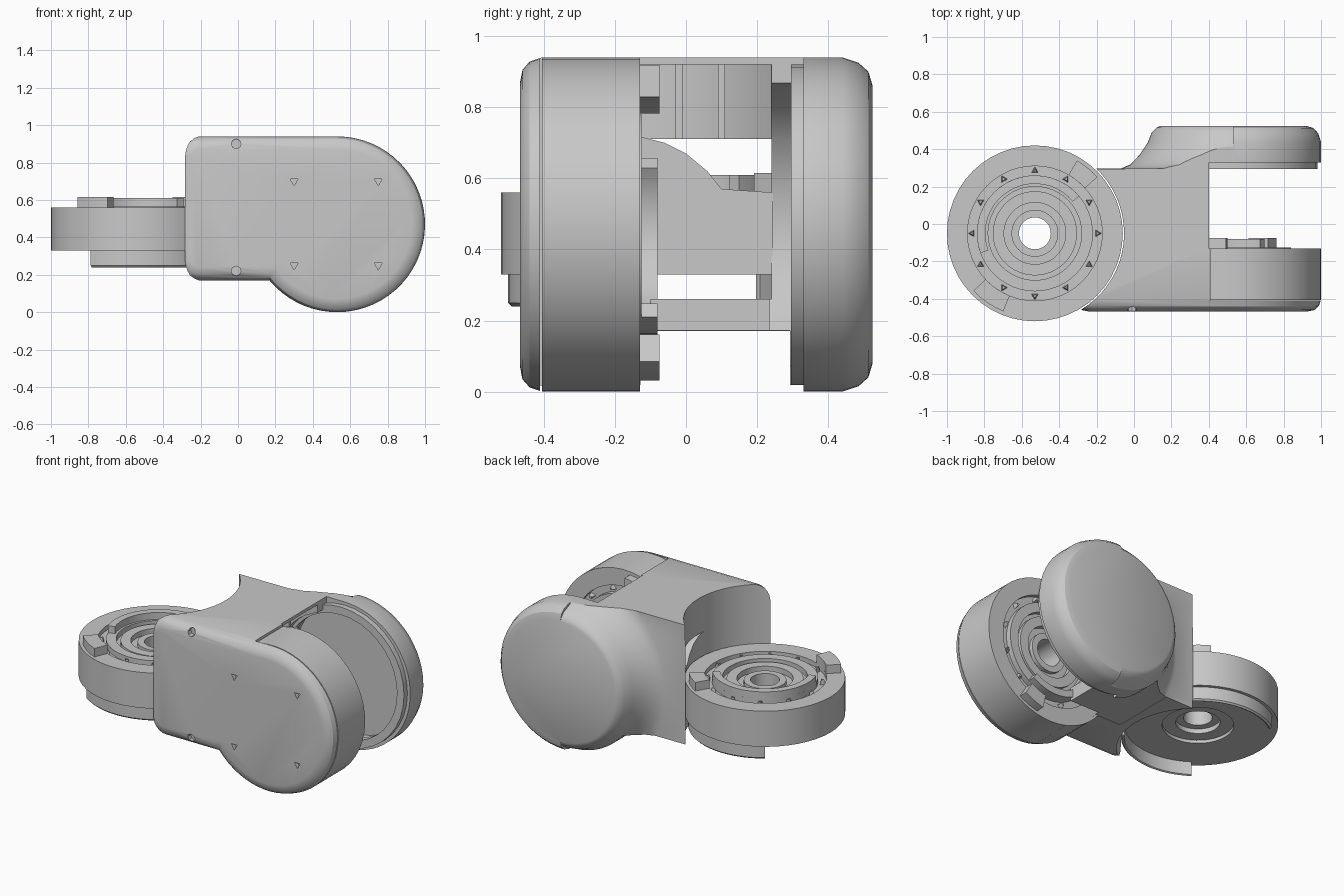
import bpy, bmesh
from math import sin, cos, radians, pi, asin
from mathutils import Matrix

if "Cube" in bpy.data.objects:
    bpy.data.objects.remove(bpy.data.objects["Cube"])

grey = bpy.data.materials.new("light_grey")
grey.diffuse_color = (0.58, 0.58, 0.58, 1)
grey.use_nodes = True
grey.node_tree.nodes["Principled BSDF"].inputs["Base Color"].default_value = grey.diffuse_color


def make(name, rings, closed, caps, mat=None):
    """Skin a list of equal point loops."""
    bm = bmesh.new()
    loops = [[bm.verts.new(p) for p in r] for r in rings]
    n = len(loops[0])
    for k in range(len(loops) if closed else len(loops) - 1):
        a, b = loops[k], loops[(k + 1) % len(loops)]
        for i in range(n):
            j = (i + 1) % n
            bm.faces.new((a[i], a[j], b[j], b[i]))
    if caps:
        bm.faces.new(loops[0])
        bm.faces.new(loops[-1])
    bmesh.ops.recalc_face_normals(bm, faces=bm.faces)
    if mat:
        bm.transform(mat)
    me = bpy.data.meshes.new(name)
    bm.to_mesh(me)
    bm.free()
    me.materials.append(grey)
    ob = bpy.data.objects.new(name, me)
    bpy.context.collection.objects.link(ob)
    return ob


def lathe(name, profile, mat, a0=0, a1=360, steps=48):
    """Turn a closed (radius, height) profile about z, fully or as an arc."""
    full = a1 - a0 == 360
    count = steps if full else steps + 1
    angles = [radians(a0 + (a1 - a0) * i / steps) for i in range(count)]
    rings = [[(r * cos(a), r * sin(a), z) for r, z in profile] for a in angles]
    return make(name, rings, full, not full, mat)


def arc_block(name, r0, r1, z0, z1, mat, a0, a1, steps=8):
    return lathe(name, [(r0, z0), (r1, z0), (r1, z1), (r0, z1)], mat, a0, a1, steps)


def prism_z(name, pts, z0, z1):
    return make(name, [[(x, y, z) for x, y in pts] for z in (z0, z1)], False, True)


def prism_x(name, pts, x0, x1):
    return make(name, [[(x, y, z) for y, z in pts] for x in (x0, x1)], False, True)


def prism_y(name, cx, cz, r, y0, y1, n=48, turn=0.0):
    return make(name, [[(cx + r * cos(turn + 2 * pi * i / n), y, cz + r * sin(turn + 2 * pi * i / n))
                        for i in range(n)] for y in (y0, y1)], False, True)


def box(name, x0, x1, y0, y1, z0, z1):
    return prism_z(name, [(x0, y0), (x1, y0), (x1, y1), (x0, y1)], z0, z1)


def boolean(ob, cutter, op='DIFFERENCE'):
    m = ob.modifiers.new("cut", 'BOOLEAN')
    m.operation, m.object, m.solver = op, cutter, 'EXACT'
    bpy.context.view_layer.objects.active = ob
    bpy.ops.object.modifier_apply(modifier=m.name)
    bpy.data.objects.remove(cutter)


def arc(cx, cz, r, a0, a1, n):
    return [(cx + r * cos(radians(a0 + (a1 - a0) * i / n)),
             cz + r * sin(radians(a0 + (a1 - a0) * i / n))) for i in range(n + 1)]


def outline(d):
    """Side outline: rounded box merged with a big round end, shrunk by d."""
    R, c = 0.47 - d, 0.11
    notch = -180 + asin((0.30 - d) / R) * 180 / pi
    return (arc(0.53, 0.47, R, 90, notch, 40)
            + arc(-0.315 + c, 0.17 + c, c - d, 270, 180, 6)
            + arc(-0.315 + c, 0.94 - c, c - d, 180, 90, 6))


# Housing: rounded side outline swept front to back
sections = [(0.07, -0.467), (0.035, -0.46), (0.012, -0.44), (0, -0.405),
            (0, 0.44), (0.015, 0.485), (0.04, 0.513), (0.08, 0.525)]
housing = make("housing", [[(x, y, z) for x, z in outline(d)] for d, y in sections], False, True)

# Plan shape: fork open on the right
plan = [(-0.4, -0.6), (1.1, -0.6), (1.1, -0.41), (0.41, -0.41), (0.41, -0.13), (0.4, -0.13),
        (0.4, 0.33), (1.1, 0.33), (1.1, 0.6), (-0.4, 0.6)]
boolean(housing, prism_z("plan_cutter", plan, -0.2, 1.2), 'INTERSECT')

# Flared round neck that runs from the rear cap into the body
rear = Matrix.Translation((0.53, 0, 0.47)) @ Matrix.Rotation(-pi / 2, 4, 'X')
flare = [(0.385, 0.527), (0.41, 0.515), (0.435, 0.49), (0.457, 0.435), (0.50, 0.37),
         (0.55, 0.318), (0.60, 0.297), (1.4, 0.288), (1.4, 0.8), (0.385, 0.8)]
boolean(housing, lathe("flare_cutter", flare, rear, 90, 270, 36))

# Hollows: scoop for the flat joint, inner bay, wheel seat and rear cup
def scoop():
    return prism_z("scoop_cutter", arc(-0.53, -0.05, 0.477, 0, 354, 59), -0.2, 1.2)


boolean(housing, scoop())
boolean(housing, box("bay_cutter", -0.6, 0.5, -0.13, 0.24, 0.26, 0.71))
boolean(housing, prism_z("upper_bay_cutter",
                         arc(-0.53, -0.05, 0.53, -9, 33, 10) + [(0.5, 0.24), (0.5, -0.13)], 0.6, 0.92))
boolean(housing, prism_y("seat_cutter", 0.53, 0.47, 0.455, -0.405, -0.1))
boolean(housing, prism_y("cup_cutter", 0.53, 0.47, 0.42, 0.235, 0.44))
boolean(housing, box("under_cutter", 0.0, 0.6, -0.128, 0.292, -0.1, 0.172))

# Screw holes on the front
for x in (0.3, 0.75):
    for z in (0.25, 0.70):
        boolean(housing, prism_y("screw_cutter", x, z, 0.024, -0.5, -0.44, 3, pi / 6))
for z in (0.22, 0.90):
    boolean(housing, prism_y("pin_cutter", -0.01, z, 0.026, -0.5, -0.43, 8))


def joint(prefix, mat, bottom):
    """Round joint unit: stepped rings, raised stops, arc rail and bolts."""
    profile = [(0.085, bottom + 0.05), (0.13, bottom + 0.05), (0.13, bottom + 0.02),
               (0.21, bottom + 0.02), (0.21, bottom), (0.47, bottom), (0.47, 0.56),
               (0.36, 0.56), (0.36, 0.53), (0.31, 0.53), (0.31, 0.565), (0.25, 0.565),
               (0.25, 0.53), (0.225, 0.53), (0.225, 0.555), (0.165, 0.555), (0.165, 0.52),
               (0.125, 0.52), (0.125, 0.545), (0.085, 0.545)]
    lathe(prefix + "_disc", profile, mat)
    arc_block(prefix + "_stop_a", 0.36, 0.45, 0.55, 0.615, mat, 42, 60, 4)
    arc_block(prefix + "_stop_b", 0.36, 0.45, 0.55, 0.615, mat, -137, -112, 4)
    arc_block(prefix + "_rail", 0.265, 0.31, 0.55, 0.61, mat, 40, 200, 20)
    for i in range(12):
        spot = mat @ Matrix.Rotation(2 * pi * i / 12, 4, 'Z') @ Matrix.Translation((0.335, 0, 0))
        lathe(prefix + "_bolt", [(0.001, 0.52), (0.024, 0.52), (0.012, 0.56), (0.001, 0.56)],
              spot, steps=3)


# Flat joint on the left, with a hanging skirt on each side
flat = Matrix.Translation((-0.53, -0.05, 0))
joint("flat_joint", flat, 0.33)
for a0, a1 in ((-125, -35), (35, 125)):
    lathe("flat_joint_skirt", [(0.43, 0.34), (0.43, 0.245), (0.44, 0.24), (0.45, 0.25), (0.45, 0.34)],
          flat, a0, a1, 20)

# Upright joint held by the front of the fork
upright = (Matrix.Translation((0.53, -0.69, 0.47)) @ Matrix.Rotation(-pi / 2, 4, 'X')
           @ Matrix.Rotation(radians(17), 4, 'Z'))
joint("upright_joint", upright, 0.285)

# Bearing ring on the rim of the rear cup
arc_block("rear_bearing_ring", 0.40, 0.45, 0.295, 0.345, rear, 0, 360, 36)

# Bracket tying the flat joint to the housing, and ribs under the roof
bracket = prism_x("joint_bracket", [(-0.14, 0.33), (0.245, 0.33), (0.245, 0.56), (0.10, 0.57),
                                    (0.06, 0.62), (0.0, 0.67), (-0.06, 0.70), (-0.14, 0.72)], -0.2, 0.12)
boolean(bracket, scoop())
for y in (-0.03, 0.09):
    box("roof_rib", -0.02, 0.3, y, y + 0.02, 0.71, 0.925)

# Smooth shading with sharp edges kept
bpy.ops.object.select_all(action='DESELECT')
for ob in bpy.context.scene.objects:
    ob.select_set(True)
    bpy.context.view_layer.objects.active = ob
bpy.ops.object.shade_smooth_by_angle(angle=radians(30))
